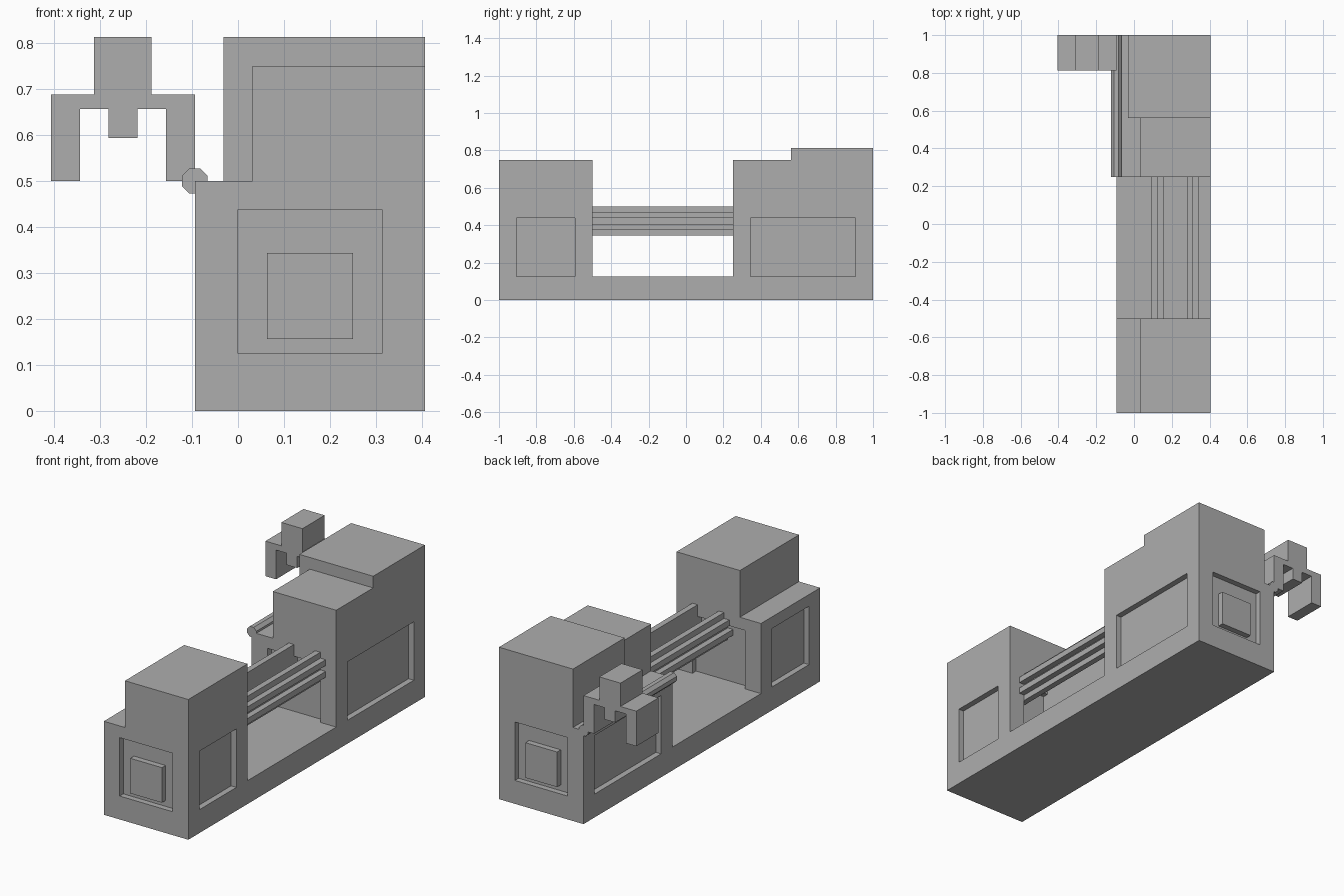
import bpy, bmesh, math

if "Cube" in bpy.data.objects:
    bpy.data.objects.remove(bpy.data.objects["Cube"])

U = 1 / 32  # grid step used by every part

grey = bpy.data.materials.new("plain grey")
grey.diffuse_color = (0.42, 0.42, 0.42, 1)
grey.use_nodes = True
grey.node_tree.nodes["Principled BSDF"].inputs["Base Color"].default_value = grey.diffuse_color


def prism(name, profile, axis, start, end):
    """Extrude a closed 2D profile along x (points are y, z) or y (points are x, z)."""
    place = (lambda p: (start, *p)) if axis == 'x' else (lambda p: (p[0], start, p[1]))
    bm = bmesh.new()
    face = bm.faces.new([bm.verts.new(place(p)) for p in profile])
    ext = bmesh.ops.extrude_face_region(bm, geom=[face])
    moved = [g for g in ext['geom'] if isinstance(g, bmesh.types.BMVert)]
    step = (end - start, 0, 0) if axis == 'x' else (0, end - start, 0)
    bmesh.ops.translate(bm, verts=moved, vec=step)
    bmesh.ops.recalc_face_normals(bm, faces=bm.faces)
    mesh = bpy.data.meshes.new(name)
    bm.to_mesh(mesh)
    bm.free()
    mesh.materials.append(grey)
    ob = bpy.data.objects.new(name, mesh)
    bpy.context.collection.objects.link(ob)
    return ob


def box(name, x, y, z):
    rect = [(x[0], z[0]), (x[1], z[0]), (x[1], z[1]), (x[0], z[1])]
    return prism(name, rect, 'y', *y)


LEFT, RIGHT = -3 * U, 13 * U

# Body: base slab with a front tower and a taller stepped rear tower
body = prism("body", [(-1, 0), (1, 0), (1, 26 * U), (18 * U, 26 * U), (18 * U, 24 * U),
                      (0.25, 24 * U), (0.25, 4 * U), (-0.5, 4 * U), (-0.5, 24 * U),
                      (-1, 24 * U)], 'x', LEFT, RIGHT)


def cut(name, x, y, z):
    cutter = box(name + "_cutter", x, y, z)
    cutter.hide_render = True
    cutter.hide_set(True)
    mod = body.modifiers.new(name, 'BOOLEAN')
    mod.operation, mod.solver, mod.object = 'DIFFERENCE', 'EXACT', cutter


# Ledges along the left side of the towers
cut("front_ledge", (-0.3, U), (-1.1, -0.4), (0.5, 1))
cut("middle_ledge", (-0.3, U), (0.15, 18 * U), (0.5, 1))
cut("rear_ledge", (-0.3, -U), (17 * U, 1.1), (0.5, 1))

# Recessed panels on the outer sides, the ends and the facing inner walls
panel_z = (4 * U, 14 * U)
for label, y in (("front", (-29 * U, -19 * U)), ("rear", (11 * U, 29 * U))):
    cut(label + "_left_panel", (LEFT - 0.1, LEFT + U), y, panel_z)
    cut(label + "_right_panel", (RIGHT - U, RIGHT + 0.1), y, panel_z)
for label, y in (("front_end", (-1.1, -1 + U)), ("front_inner", (-0.5 - U, -0.4)),
                 ("rear_inner", (0.15, 0.25 + U)), ("rear_end", (1 - U, 1.1))):
    cut(label + "_panel", (0, 10 * U), y, panel_z)

# Raised square plates inside the end panels
for label, y in (("front", (-1, -1 + U)), ("rear", (1 - U, 1))):
    box(label + "_plate", (2 * U, 8 * U), y, (5 * U, 11 * U))

# Two ribbed rails across the gap, ribs pointing outward
rail = [(0, 11), (1, 11), (1, 12), (2, 12), (2, 13), (1, 13),
        (1, 14), (2, 14), (2, 15), (1, 15), (1, 16), (0, 16)]
for label, origin, side in (("left", 5, -1), ("right", 9, 1)):
    pts = [((origin + side * a) * U, b * U) for a, b in rail]
    prism(label + "_rail", pts, 'y', -0.5 - U, 0.25 + U)

# Octagonal pipe along the left ledge
r = 0.0275 / math.cos(math.pi / 8)
ring = [(LEFT + r * math.cos(math.pi * (k + 0.5) / 4), 0.5 + r * math.sin(math.pi * (k + 0.5) / 4))
        for k in range(8)]
prism("pipe", ring, 'y', 0.25, 1)

# Forked bracket at the rear left: half outline mirrored about its centre
half = [(2, 26), (2, 22), (5, 22), (5, 16), (3, 16), (3, 21), (1, 21), (1, 19)]
outline = half + [(-a, b) for a, b in reversed(half)]
prism("bracket", [((a - 8) * U, b * U) for a, b in outline], 'y', 26 * U, 1)
